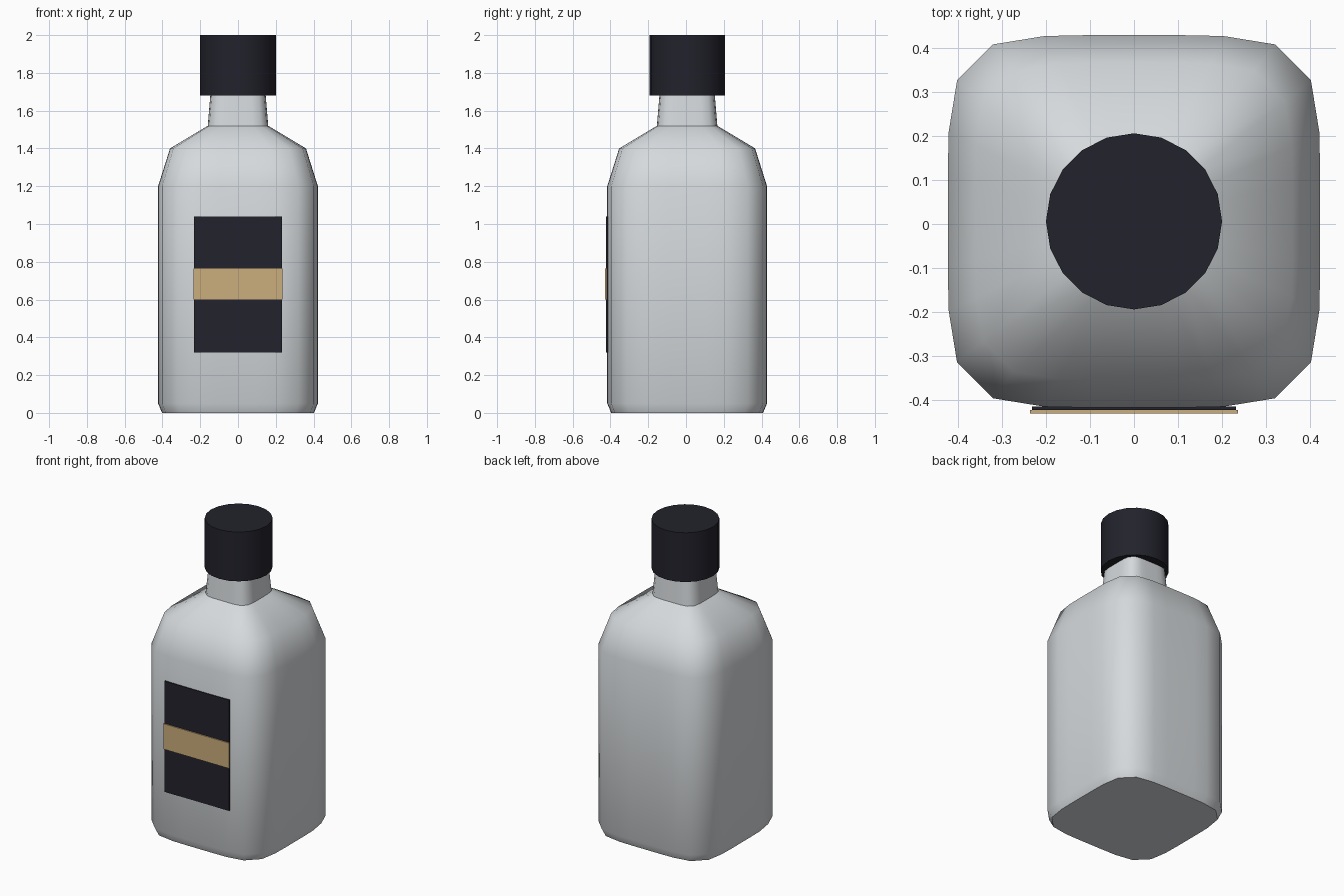
import bpy, bmesh, math

cube = bpy.data.objects.get("Cube")
if cube:
    bpy.data.objects.remove(cube)

CENTRE_Y = 0.006


def material(name, rgb):
    m = bpy.data.materials.new(name)
    m.use_nodes = True
    m.diffuse_color = (*rgb, 1)
    m.node_tree.nodes["Principled BSDF"].inputs["Base Color"].default_value = (*rgb, 1)
    return m


frosted = material("pale grey glass", (0.67, 0.70, 0.72))
dark = material("dark navy", (0.016, 0.016, 0.025))
tan = material("tan gold", (0.60, 0.42, 0.20))


def finish(name, bm, mat, angle=None):
    bmesh.ops.recalc_face_normals(bm, faces=bm.faces)
    mesh = bpy.data.meshes.new(name)
    bm.to_mesh(mesh)
    bm.free()
    mesh.materials.append(mat)
    obj = bpy.data.objects.new(name, mesh)
    bpy.context.collection.objects.link(obj)
    if angle:
        bpy.ops.object.select_all(action='DESELECT')
        obj.select_set(True)
        bpy.context.view_layer.objects.active = obj
        bpy.ops.object.shade_smooth_by_angle(angle=math.radians(angle))
    return obj


def loft(name, outline, rings, mat, angle):
    """Stack scaled copies of an outline; rings are (half width, height)."""
    bm = bmesh.new()
    loops = [[bm.verts.new((x * s, y * s + CENTRE_Y, z)) for x, y in outline]
             for s, z in rings]
    n = len(outline)
    for low, high in zip(loops, loops[1:]):
        for i in range(n):
            j = (i + 1) % n
            bm.faces.new((low[i], low[j], high[j], high[i]))
    bm.faces.new(loops[0][::-1])
    bm.faces.new(loops[-1])
    return finish(name, bm, mat, angle)


def plate(name, half_width, z0, z1, y0, y1, mat):
    bm = bmesh.new()
    bmesh.ops.create_cube(bm, size=1)
    for v in bm.verts:
        v.co = (v.co.x * 2 * half_width,
                y0 if v.co.y < 0 else y1,
                z0 if v.co.z < 0 else z1)
    return finish(name, bm, mat)


# Rounded square cross-section, one side turned four times
side = [(1, -0.24), (1, 0.24), (0.995, 0.48), (0.95, 0.757), (0.757, 0.95), (0.48, 0.995)]
outline = []
for k in range(4):
    c, s = round(math.cos(k * math.pi / 2)), round(math.sin(k * math.pi / 2))
    outline += [(x * c - y * s, x * s + y * c) for x, y in side]

# Bottle with sloped shoulders and tapered neck
loft("bottle_body", outline,
     [(0.402, 0), (0.423, 0.05), (0.423, 1.2), (0.36, 1.4), (0.16, 1.52), (0.145, 1.70)],
     frosted, 47)

# Round cap
circle = [(math.cos(math.tau * i / 20), math.sin(math.tau * i / 20)) for i in range(20)]
loft("cap", circle, [(0.2, 1.68), (0.2, 2.0)], dark, 30)

# Front label and its band
plate("label", 0.232, 0.32, 1.04, -0.423, -0.414, dark)
plate("label_band", 0.236, 0.60, 0.765, -0.43, -0.422, tan)
